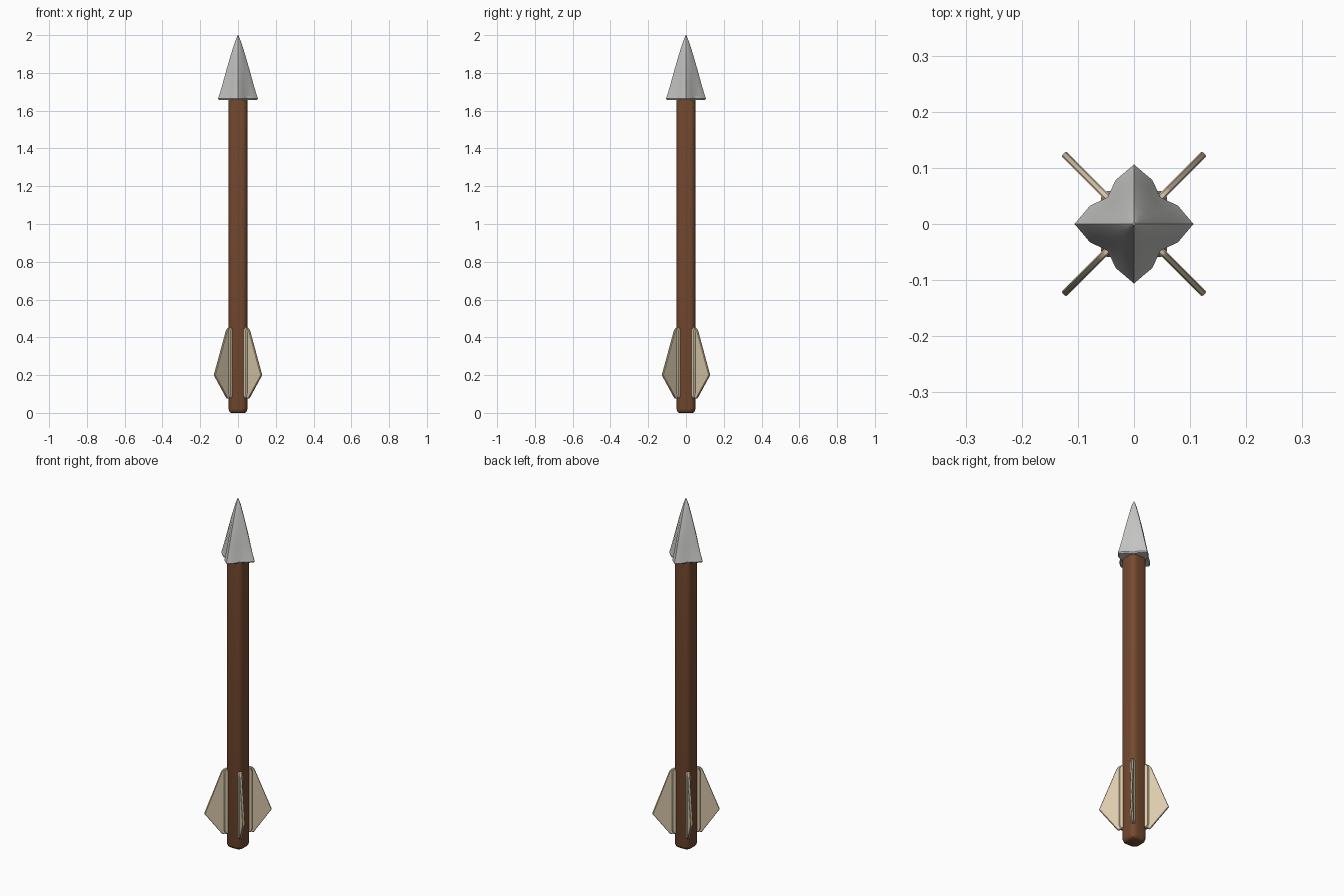
import bpy, bmesh, math
from mathutils import Matrix

if "Cube" in bpy.data.objects:
    bpy.data.objects.remove(bpy.data.objects["Cube"])


def material(name, rgb):
    m = bpy.data.materials.new(name)
    m.diffuse_color = (*rgb, 1)
    m.use_nodes = True
    m.node_tree.nodes["Principled BSDF"].inputs["Base Color"].default_value = m.diffuse_color
    return m


WOOD = material("brown wood", (0.18, 0.068, 0.029))
STEEL = material("grey steel", (0.56, 0.56, 0.55))
FEATHER = material("cream feather", (0.72, 0.6, 0.42))


def finish(bm, name, mat, angle):
    bmesh.ops.recalc_face_normals(bm, faces=bm.faces)
    me = bpy.data.meshes.new(name)
    bm.to_mesh(me)
    bm.free()
    ob = bpy.data.objects.new(name, me)
    bpy.context.collection.objects.link(ob)
    me.materials.append(mat)
    bpy.ops.object.select_all(action='DESELECT')
    bpy.context.view_layer.objects.active = ob
    ob.select_set(True)
    bpy.ops.object.shade_smooth_by_angle(angle=math.radians(angle))
    return ob


def loft(bm, rings):
    """Skin a stack of equal-length point rings and cap both ends."""
    vs = [[bm.verts.new(p) for p in r] for r in rings]
    n = len(vs[0])
    for a, b in zip(vs, vs[1:]):
        for i in range(n):
            bm.faces.new((a[i], a[(i + 1) % n], b[(i + 1) % n], b[i]))
    bm.faces.new(vs[0][::-1])
    bm.faces.new(vs[-1])


# Shaft: rounded square section with a softened nock end
def rounded_square(h, r, z):
    pts = []
    for k in range(4):
        cx, cy = [(1, 1), (-1, 1), (-1, -1), (1, -1)][k]
        for j in range(5):
            a = math.radians(90 * k + 22.5 * j)
            pts.append((cx * (h - r) + r * math.cos(a),
                        cy * (h - r) + r * math.sin(a), z))
    return pts


bm = bmesh.new()
loft(bm, [rounded_square(h, r, z) for h, r, z in
          ((0.036, 0.022, 0), (0.045, 0.026, 0.006), (0.05, 0.028, 0.022),
           (0.05, 0.028, 1.68))])
finish(bm, "shaft", WOOD, 40)


# Head: four-pointed star section tapering to the tip
def star(tip, mid, valley, z):
    pts = []
    for k in range(16):
        r = (tip, mid, valley, mid)[k % 4]
        a = math.radians(22.5 * k)
        pts.append((r * math.cos(a), r * math.sin(a), z))
    return pts


bm = bmesh.new()
loft(bm, [star(*s) for s in
          ((0.100, 0.080, 0.064, 1.657), (0.106, 0.085, 0.067, 1.664),
           (0.100, 0.080, 0.064, 1.68), (0.082, 0.067, 0.056, 1.74),
           (0.063, 0.053, 0.046, 1.81), (0.040, 0.034, 0.031, 1.89),
           (0.016, 0.015, 0.014, 1.965), (0.002, 0.002, 0.002, 2.0))])
finish(bm, "arrow_head", STEEL, 35)


# Fletching: thin vane plus a thicker quill on each shaft corner
def plate(profile, thickness, turn, name):
    bm = bmesh.new()
    loft(bm, [[(x, s * thickness / 2, z) for x, z in profile] for s in (-1, 1)])
    bmesh.ops.bevel(bm, geom=bm.edges[:], offset=thickness * 0.2, segments=1,
                    affect='EDGES')
    bmesh.ops.transform(bm, matrix=Matrix.Rotation(turn, 4, 'Z'), verts=bm.verts)
    finish(bm, name, FEATHER, 30)


VANE = [(0.05, 0.085), (0.082, 0.075), (0.178, 0.2), (0.088, 0.435),
        (0.075, 0.45), (0.05, 0.45)]
QUILL = [(0.048, 0.085), (0.066, 0.075), (0.076, 0.1), (0.076, 0.43),
         (0.066, 0.455), (0.048, 0.445)]
for i in range(4):
    turn = math.radians(45 + 90 * i)
    plate(VANE, 0.012, turn, f"vane_{i + 1}")
    plate(QUILL, 0.026, turn, f"quill_{i + 1}")
